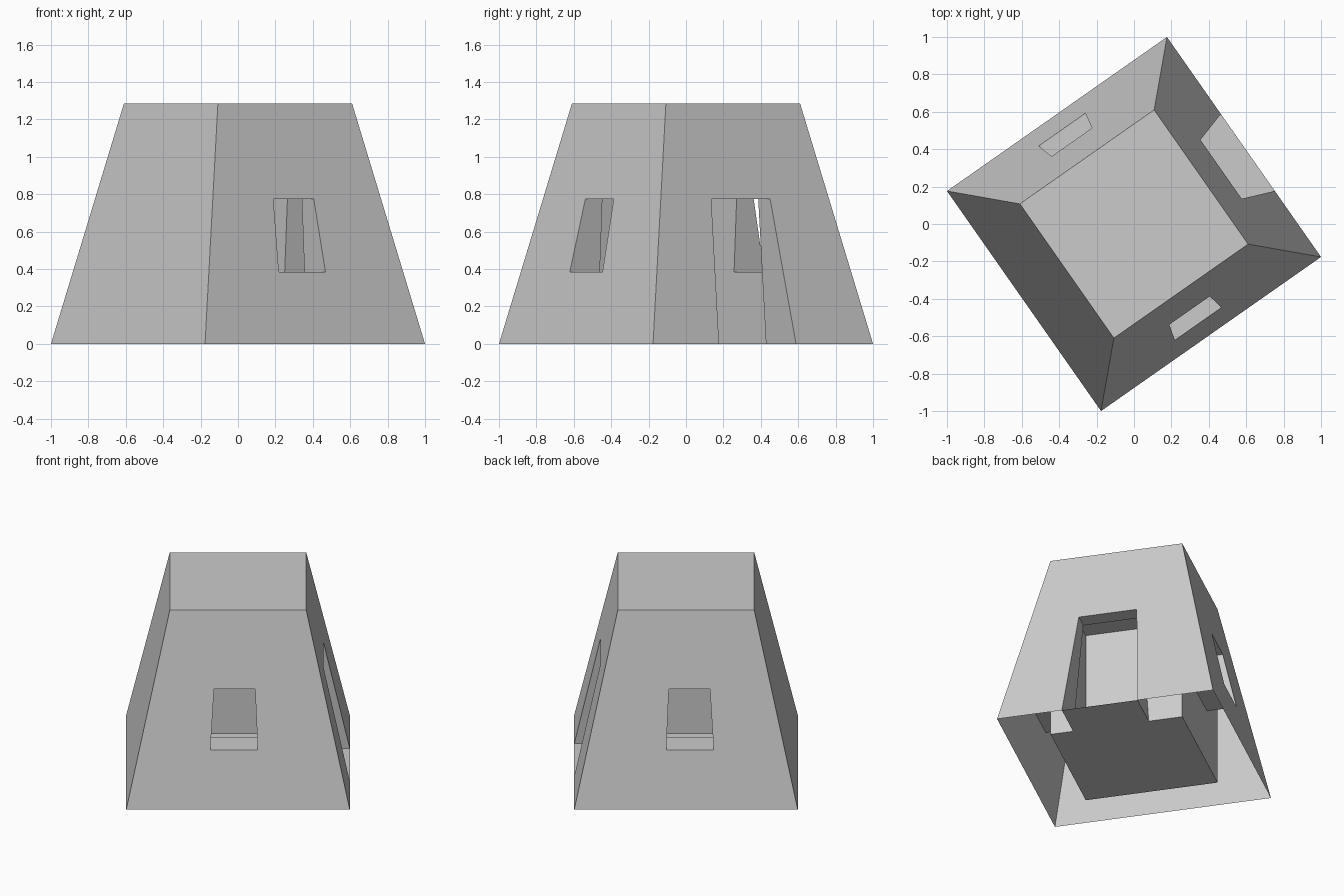
import bpy, bmesh, math
from mathutils import Vector, Matrix

if "Cube" in bpy.data.objects:
    bpy.data.objects.remove(bpy.data.objects["Cube"])

BASE, TOP, H = 0.718, 0.438, 1.285      # outer half widths and height
ROOM, CEIL = 0.438, 1.22                # straight inner room
TURN = math.radians(35)

# per side: facing angle, opening (left fraction, right fraction, z low, z high)
SIDES = [
    (-90, (0.36, 0.60, 0.385, 0.775)),  # window
    (0,   (0.30, 0.65, 0.0, 0.775)),    # doorway
    (90,  (0.40, 0.64, 0.385, 0.775)),  # window
    (180, None),                        # blank wall
]

bm = bmesh.new()


def half(z):
    return BASE + (TOP - BASE) * z / H


def face(points):
    bm.faces.new([bm.verts.new(p) for p in points])


def wall(frame, hole):
    """Wall panel, with four strips around the opening if there is one."""
    if hole is None:
        face(frame)
        return
    for i in range(4):
        j = (i + 1) % 4
        if i == 0 and hole[0].z == 0:   # doorway reaches the ground
            continue
        face([frame[i], frame[j], hole[j], hole[i]])


for angle, opening in SIDES:
    rot = Matrix.Rotation(math.radians(angle), 3, 'Z')

    def at(n, t, z):
        return rot @ Vector((n, t, z))

    outer = [at(BASE, -BASE, 0), at(BASE, BASE, 0), at(TOP, TOP, H), at(TOP, -TOP, H)]
    inner = [at(ROOM, -ROOM, 0), at(ROOM, ROOM, 0), at(ROOM, ROOM, CEIL), at(ROOM, -ROOM, CEIL)]
    hole_out = hole_in = None
    if opening:
        a, b, z0, z1 = opening
        corners = [((f * 2 - 1) * half(z), z) for f, z in ((a, z0), (b, z0), (b, z1), (a, z1))]
        hole_out = [at(half(z), t, z) for t, z in corners]
        hole_in = [at(ROOM, t, z) for t, z in corners]
        # sill, jambs and lintel
        for i in range(4):
            j = (i + 1) % 4
            face([hole_out[i], hole_out[j], hole_in[j], hole_in[i]])
    wall(outer, hole_out)
    wall(inner[::-1] if hole_in is None else inner, hole_in)

# roof, ceiling and room floor
SQUARE = [(-1, -1), (1, -1), (1, 1), (-1, 1)]
for s, z in ((TOP, H), (ROOM, CEIL), (ROOM, 0)):
    face([Vector((x * s, y * s, z)) for x, y in SQUARE])

bmesh.ops.remove_doubles(bm, verts=bm.verts, dist=1e-4)
bmesh.ops.recalc_face_normals(bm, faces=bm.faces)
bm.transform(Matrix.Rotation(TURN, 4, 'Z'))

mesh = bpy.data.meshes.new("tapered_tower")
bm.to_mesh(mesh)
bm.free()
tower = bpy.data.objects.new("tapered_tower", mesh)
bpy.context.collection.objects.link(tower)
